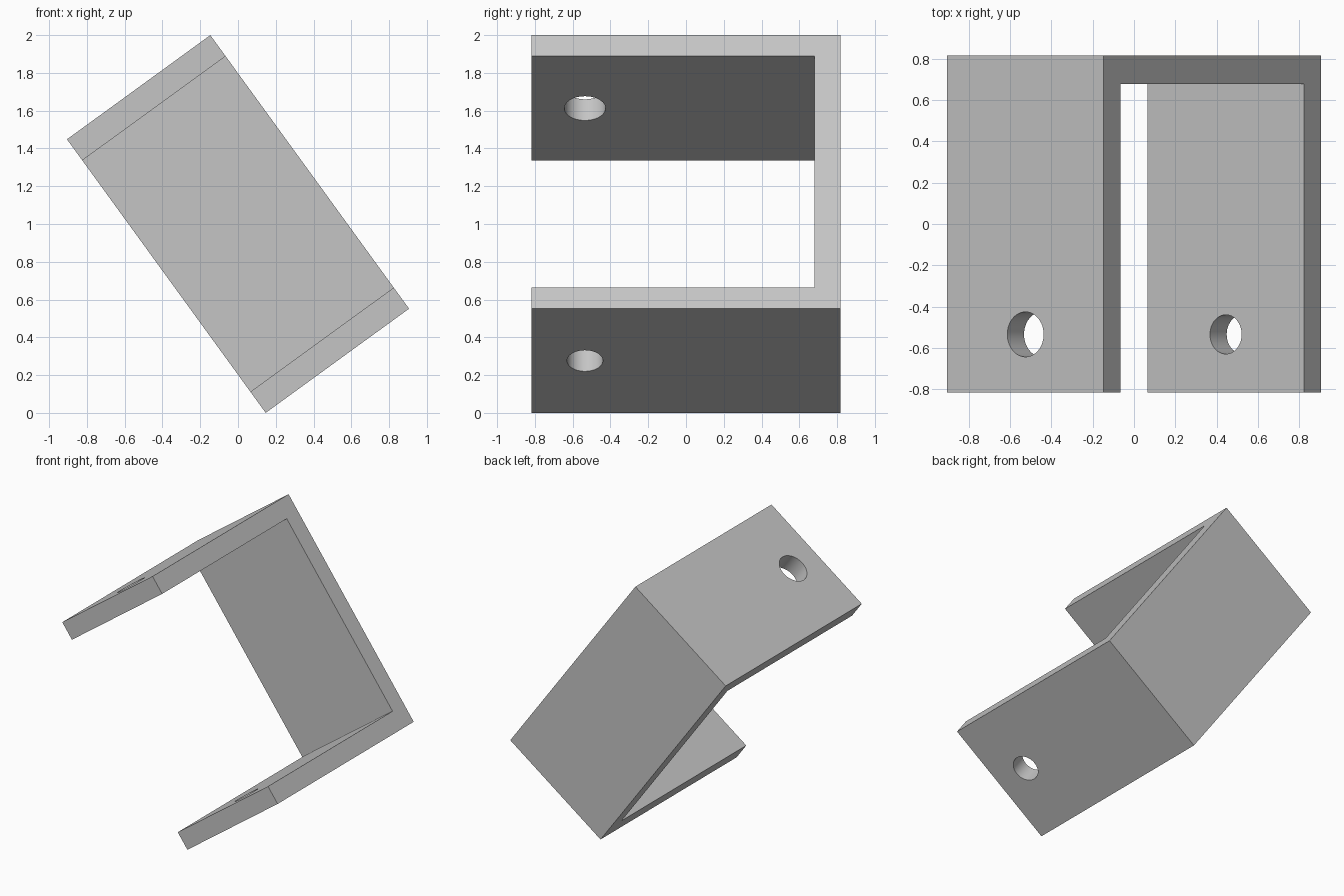
import bpy, bmesh, math
from mathutils import Matrix

cube = bpy.data.objects.get("Cube")
if cube:
    bpy.data.objects.remove(cube, do_unlink=True)

WIDTH, HEIGHT, DEPTH, WALL = 0.938, 1.79, 1.634, 0.138
TILT = Matrix.Translation((0, 0, 1)) @ Matrix.Rotation(math.radians(-36), 4, 'Y')

grey = bpy.data.materials.new("light grey")
grey.use_nodes = True
colour = (0.56, 0.56, 0.56, 1)
grey.diffuse_color = colour
grey.node_tree.nodes["Principled BSDF"].inputs["Base Color"].default_value = colour


def add_object(name, bm):
    bmesh.ops.recalc_face_normals(bm, faces=bm.faces)
    mesh = bpy.data.meshes.new(name)
    bm.to_mesh(mesh)
    bm.free()
    mesh.materials.append(grey)
    obj = bpy.data.objects.new(name, mesh)
    bpy.context.collection.objects.link(obj)
    return obj


# U-shaped bracket: side profile extruded across its width
h, d = HEIGHT / 2, DEPTH / 2
profile = [(-d, -h), (d, -h), (d, h), (-d, h),
           (-d, h - WALL), (d - WALL, h - WALL),
           (d - WALL, WALL - h), (-d, WALL - h)]
bm = bmesh.new()
face = bm.faces.new([bm.verts.new((-WIDTH / 2, y, z)) for y, z in profile])
side = bmesh.ops.extrude_face_region(bm, geom=[face])["geom"]
bmesh.ops.translate(bm, vec=(WIDTH, 0, 0),
                    verts=[v for v in side if isinstance(v, bmesh.types.BMVert)])
bracket = add_object("bracket", bm)

# Bolt holes through the two arms, the upper one slightly larger
bpy.context.view_layer.objects.active = bracket
for sign, radius in ((1, 0.109), (-1, 0.095)):
    bm = bmesh.new()
    bmesh.ops.create_cone(
        bm, cap_ends=True, segments=48, radius1=radius, radius2=radius, depth=WALL * 2,
        matrix=Matrix.Translation((0, -0.535, sign * (h - WALL / 2))))
    cutter = add_object("hole_cutter", bm)
    cutter.hide_render = True
    cut = bracket.modifiers.new("hole", 'BOOLEAN')
    cut.operation, cut.solver, cut.object = 'DIFFERENCE', 'EXACT', cutter
    bpy.ops.object.modifier_apply(modifier=cut.name)
    bpy.data.objects.remove(cutter, do_unlink=True)

# Tilt into place, smooth the hole walls only
bracket.data.transform(TILT)
bracket.select_set(True)
bpy.ops.object.shade_smooth_by_angle(angle=math.radians(30))
